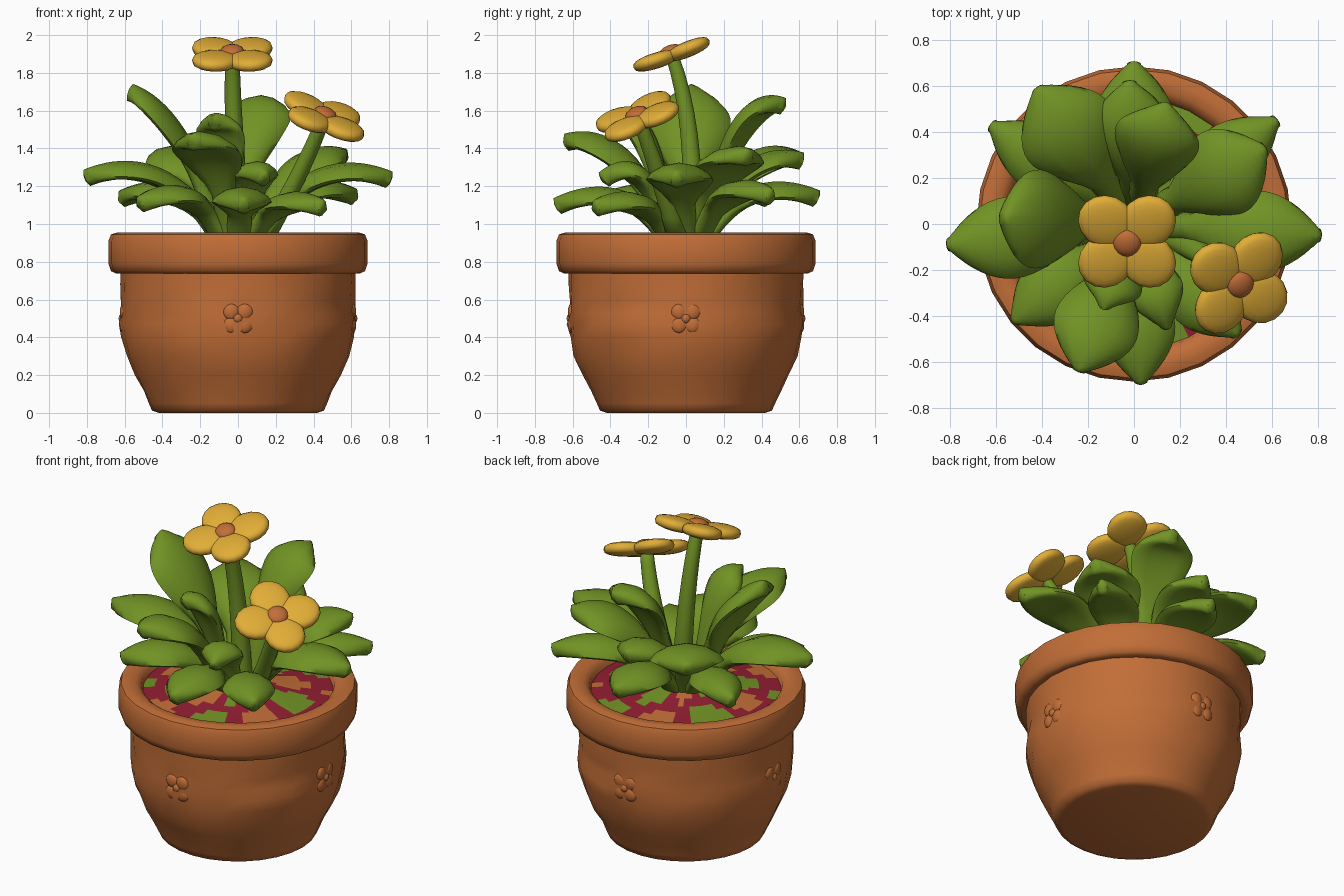
import bpy, bmesh, math, random
from mathutils import Vector, Matrix

if "Cube" in bpy.data.objects:
    bpy.data.objects.remove(bpy.data.objects["Cube"])

random.seed(4)


def material(name, rgb):
    m = bpy.data.materials.new(name)
    m.diffuse_color = (*rgb, 1)
    m.use_nodes = True
    m.node_tree.nodes["Principled BSDF"].inputs["Base Color"].default_value = m.diffuse_color
    return m


TERRACOTTA = material("terracotta", (0.54, 0.155, 0.038))
GREEN = material("leaf green", (0.165, 0.29, 0.018))
YELLOW = material("petal yellow", (0.76, 0.42, 0.038))
CRIMSON = material("crimson soil", (0.29, 0.013, 0.032))


def finish(name, bm, mats, angle=50):
    bmesh.ops.recalc_face_normals(bm, faces=bm.faces[:])
    me = bpy.data.meshes.new(name)
    bm.to_mesh(me)
    bm.free()
    for m in mats:
        me.materials.append(m)
    ob = bpy.data.objects.new(name, me)
    bpy.context.collection.objects.link(ob)
    bpy.ops.object.select_all(action='DESELECT')
    ob.select_set(True)
    bpy.context.view_layer.objects.active = ob
    bpy.ops.object.shade_smooth_by_angle(angle=math.radians(angle))
    return ob


def skin(bm, rings, cap=True):
    """Bridge a list of closed rings of points."""
    vs = [[bm.verts.new(p) for p in r] for r in rings]
    n = len(vs[0])
    for a, b in zip(vs, vs[1:]):
        for i in range(n):
            bm.faces.new((a[i], a[(i + 1) % n], b[(i + 1) % n], b[i]))
    if cap:
        bm.faces.new(vs[0][::-1])
        bm.faces.new(vs[-1])


def lathe(bm, profile, n, wobble=None, cap=True):
    rings = []
    for r, z in profile:
        ring = []
        for i in range(n):
            a = math.tau * i / n
            q = r + (wobble(a, z) if wobble else 0)
            ring.append((q * math.cos(a), q * math.sin(a), z))
        rings.append(ring)
    skin(bm, rings, cap)


def ellipsoid(bm, mat, mat_index=0, seg=16, plump=1.0):
    """Flattened ball; plump below 1 gives thicker edges."""
    made = bmesh.ops.create_uvsphere(bm, u_segments=seg, v_segments=10, radius=1)
    for v in made["verts"]:
        v.co.z = math.copysign(abs(v.co.z) ** plump, v.co.z)
        v.co = mat @ v.co
    for f in {f for v in made["verts"] for f in v.link_faces}:
        f.material_index = mat_index


# Pot: hand-moulded bowl with an uneven waist band
def dents(a, z):
    if 0.43 < z < 0.6:
        return random.uniform(-0.014, 0.01)
    return random.uniform(-0.006, 0.006) if 0.1 < z < 0.72 else 0


bm = bmesh.new()
lathe(bm, [(0.42, 0), (0.455, 0.012), (0.472, 0.05), (0.50, 0.115), (0.545, 0.2), (0.59, 0.3), (0.615, 0.4),
           (0.625, 0.47), (0.615, 0.53), (0.617, 0.6), (0.62, 0.68), (0.622, 0.78)], 28, dents)
finish("pot_body", bm, [TERRACOTTA])

# Rim: thick rounded collar, open in the middle
bm = bmesh.new()
lathe(bm, [(0.55, 0.75), (0.645, 0.738), (0.672, 0.75), (0.686, 0.79), (0.686, 0.91), (0.672, 0.945),
           (0.64, 0.955), (0.59, 0.952), (0.555, 0.925), (0.54, 0.86), (0.54, 0.75)], 28, cap=False)
finish("pot_rim", bm, [TERRACOTTA])

# Low raised blossoms around the waist
for k in range(4):
    bm = bmesh.new()
    turn = Matrix.Rotation(k * math.pi / 2, 4, 'Z')
    for j in range(4):
        a = math.pi / 4 + j * math.pi / 2
        ellipsoid(bm, turn @ Matrix.Translation((0.05 * math.cos(a), -0.608, 0.5 + 0.05 * math.sin(a)))
                  @ Matrix.Diagonal((0.042, 0.018, 0.042, 1)), seg=8)
    ellipsoid(bm, turn @ Matrix.Translation((0, -0.614, 0.5)) @ Matrix.Diagonal((0.025, 0.018, 0.025, 1)), seg=8)
    finish("pot_blossom", bm, [TERRACOTTA])

# Soil: low mound with broad colour patches picked by direction
bm = bmesh.new()
lathe(bm, [(0.56, 0.87), (0.55, 0.89), (0.48, 0.897), (0.42, 0.905), (0.36, 0.91), (0.3, 0.92),
           (0.22, 0.935), (0.15, 0.95), (0.05, 0.96)], 56)
for f in bm.faces:
    c = f.calc_center_median()
    a, r = math.atan2(c.y, c.x), c.xy.length
    s = math.sin(5 * a + 4 * r) + 0.5 * math.sin(3 * a - 14 * r)
    f.material_index = 1 if s > 0.55 else (2 if s < -0.65 else 0)
finish("soil", bm, [CRIMSON, GREEN, TERRACOTTA])


# Leaves: broad stalk that swells into a plump spoon-shaped blade
def half_width(t, w):
    stalk = 0.065
    if t < 0.28:
        return stalk
    u = min((t - 0.28) / 0.72, 1)
    return max(stalk * (1 - u) + w * math.sin(math.pi * u ** 1.25) ** 0.62 * 0.93, 0.03)


def leaf(tip, w, lift, start=0.1):
    tip = Vector(tip)
    out = Vector((tip.x, tip.y, 0))
    base = out.normalized() * start + Vector((0, 0, 0.92))
    ctrl = out * 0.48 + Vector((0, 0, tip.z + lift))
    side = Vector((-out.y, out.x, 0)).normalized()
    bm = bmesh.new()
    rings, steps, sides = [], 18, 12
    for i in range(steps + 1):
        t = 1 - (1 - i / steps) ** 1.5
        p = base * (1 - t) ** 2 + ctrl * 2 * t * (1 - t) + tip * t * t
        tan = ((ctrl - base) * (1 - t) + (tip - ctrl) * t).normalized()
        up = tan.cross(side)
        hw = half_width(t, w)
        th = 0.047 if i < steps else 0.02
        ring = []
        for k in range(sides):
            a = math.tau * k / sides
            x, y = math.cos(a), math.sin(a)
            cup = -0.22 * hw * x * x
            ring.append(p + side * hw * x + up * (th * y + cup))
        rings.append(ring)
    skin(bm, rings)
    finish("leaf", bm, [GREEN], 70)


LEAVES = [  # tip, half width, lift of the bend above the tip
    ((-0.81, -0.09, 1.24), 0.16, 0.18), ((0.81, -0.05, 1.23), 0.16, 0.18),
    ((-0.58, 0.03, 1.70), 0.20, -0.10), ((0.14, 0.52, 1.62), 0.17, 0.12),
    ((-0.42, 0.59, 1.34), 0.20, 0.14), ((-0.62, 0.43, 1.13), 0.12, 0.16),
    ((0.00, 0.70, 1.13), 0.15, 0.16), ((-0.02, 0.62, 1.33), 0.15, 0.10),
    ((0.57, 0.33, 1.35), 0.18, 0.10), ((0.62, 0.45, 1.14), 0.12, 0.16),
    ((0.45, -0.48, 1.08), 0.13, 0.14), ((0.03, -0.69, 1.09), 0.14, 0.18),
    ((-0.24, -0.64, 1.43), 0.17, 0.10), ((-0.52, -0.42, 1.10), 0.14, 0.18),
    ((0.14, -0.44, 1.23), 0.10, 0.20), ((-0.13, -0.36, 1.53), 0.11, 0.10),
]
for tip, w, lift in LEAVES:
    leaf(tip, w, lift)


# Flowers: bent stem, four fat petals and a round eye
def flower(root, centre, normal, spin):
    root, centre, n = Vector(root), Vector(centre), Vector(normal).normalized()
    bend = centre - n * (centre - root).length * 0.4
    bm = bmesh.new()
    rings = []
    for i in range(9):
        t = i / 8
        p = root * (1 - t) ** 2 + bend * 2 * t * (1 - t) + centre * t * t
        r = 0.058 - 0.02 * t
        rings.append([p + Vector((r * math.cos(math.tau * k / 10), r * math.sin(math.tau * k / 10), 0))
                      for k in range(10)])
    skin(bm, rings)
    finish("flower_stem", bm, [GREEN], 70)

    frame = Matrix.Translation(centre) @ Vector((0, 0, 1)).rotation_difference(n).to_matrix().to_4x4()
    bm = bmesh.new()
    for j in range(4):
        turn = Matrix.Rotation(math.radians(spin + 90 * j), 4, 'Z')
        ellipsoid(bm, frame @ turn @ Matrix.Translation((0.128, 0, 0))
                  @ Matrix.Rotation(math.radians(-3), 4, 'Y')
                  @ Matrix.Diagonal((0.128, 0.118, 0.042, 1)), plump=0.7)
    ellipsoid(bm, frame @ Matrix.Translation((0, 0, 0.008)) @ Matrix.Diagonal((0.064, 0.064, 0.046, 1)), 1, plump=0.7)
    finish("flower_head", bm, [YELLOW, TERRACOTTA], 70)


flower((0.01, 0.03, 0.94), (-0.03, -0.075, 1.895), (0, -0.36, 1), 45)
flower((0.15, -0.05, 0.94), (0.455, -0.255, 1.565), (0.37, -0.40, 1), 55)
